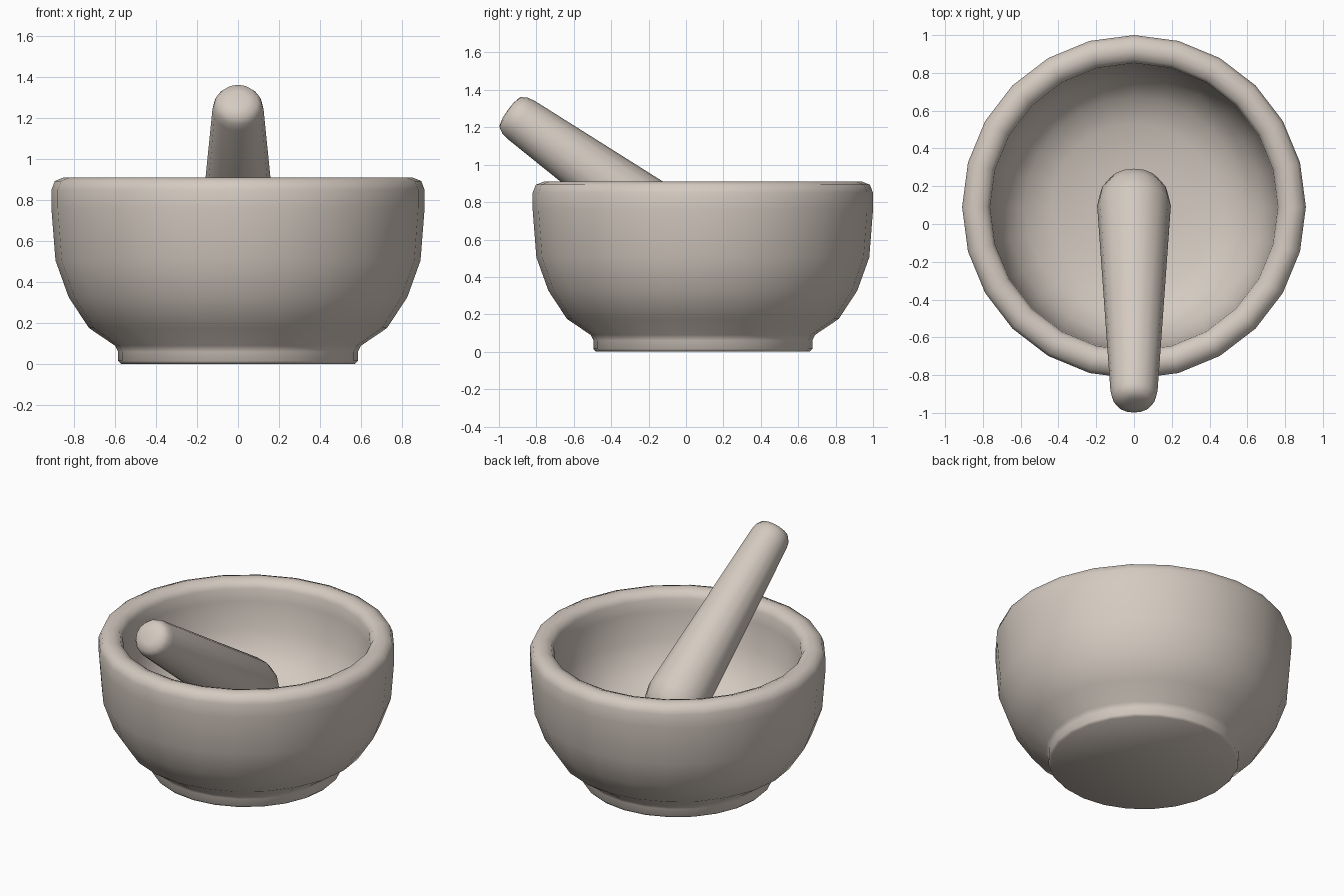
import bpy, bmesh, math
from mathutils import Vector, Matrix

if "Cube" in bpy.data.objects:
    bpy.data.objects.remove(bpy.data.objects["Cube"])

stone = bpy.data.materials.new("warm_grey_stone")
stone.diffuse_color = (0.66, 0.59, 0.53, 1)
stone.use_nodes = True
stone.node_tree.nodes["Principled BSDF"].inputs["Base Color"].default_value = stone.diffuse_color


def lathe(name, profile, segments, matrix):
    """Spin (radius, height) points about z; radius 0 makes a pole."""
    bm = bmesh.new()
    rings = []
    for r, z in profile:
        count = 1 if r == 0 else segments
        rings.append([bm.verts.new((r * math.cos(2 * math.pi * i / segments),
                                    r * math.sin(2 * math.pi * i / segments), z))
                      for i in range(count)])
    for a, b in zip(rings, rings[1:]):
        for i in range(segments):
            j = (i + 1) % segments
            quad = [a[i % len(a)], a[j % len(a)], b[j % len(b)], b[i % len(b)]]
            bm.faces.new(list(dict.fromkeys(quad)))
    bmesh.ops.recalc_face_normals(bm, faces=bm.faces)
    mesh = bpy.data.meshes.new(name)
    bm.to_mesh(mesh)
    bm.free()
    mesh.materials.append(stone)
    obj = bpy.data.objects.new(name, mesh)
    bpy.context.collection.objects.link(obj)
    obj.matrix_world = matrix
    bpy.ops.object.select_all(action='DESELECT')
    obj.select_set(True)
    bpy.context.view_layer.objects.active = obj
    bpy.ops.object.shade_smooth_by_angle(angle=math.radians(50))
    return obj


# Mortar: foot, outer wall, rounded rim, hollow inside
mortar = [(0, 0), (0.57, 0), (0.585, 0.015), (0.585, 0.06), (0.60, 0.09),
          (0.727, 0.176), (0.826, 0.327), (0.89, 0.505), (0.91, 0.76),
          (0.91, 0.85), (0.893, 0.893), (0.85, 0.91), (0.82, 0.91),
          (0.78, 0.895), (0.762, 0.86), (0.757, 0.78), (0.735, 0.60),
          (0.68, 0.46), (0.58, 0.355), (0.44, 0.30), (0.23, 0.272), (0, 0.265)]
lathe("mortar_bowl", mortar, 24, Matrix.Translation((0, 0.09, 0)))

# Pestle: tapered rod with a small blunt grip and a large rounded head,
# leaning on the front of the rim
pestle = [(0, -0.088), (0.05, -0.086), (0.097, -0.074), (0.117, -0.04),
          (0.125, 0), (0.195, 1.20), (0.18, 1.28), (0.138, 1.345),
          (0.075, 1.388), (0, 1.402)]
axis = Vector((0, 0.814, -0.581)).normalized()
tilt = Vector((0, 0, 1)).rotation_difference(axis).to_matrix().to_4x4()
lathe("pestle", pestle, 16, Matrix.Translation((0, -0.882, 1.24)) @ tilt)
